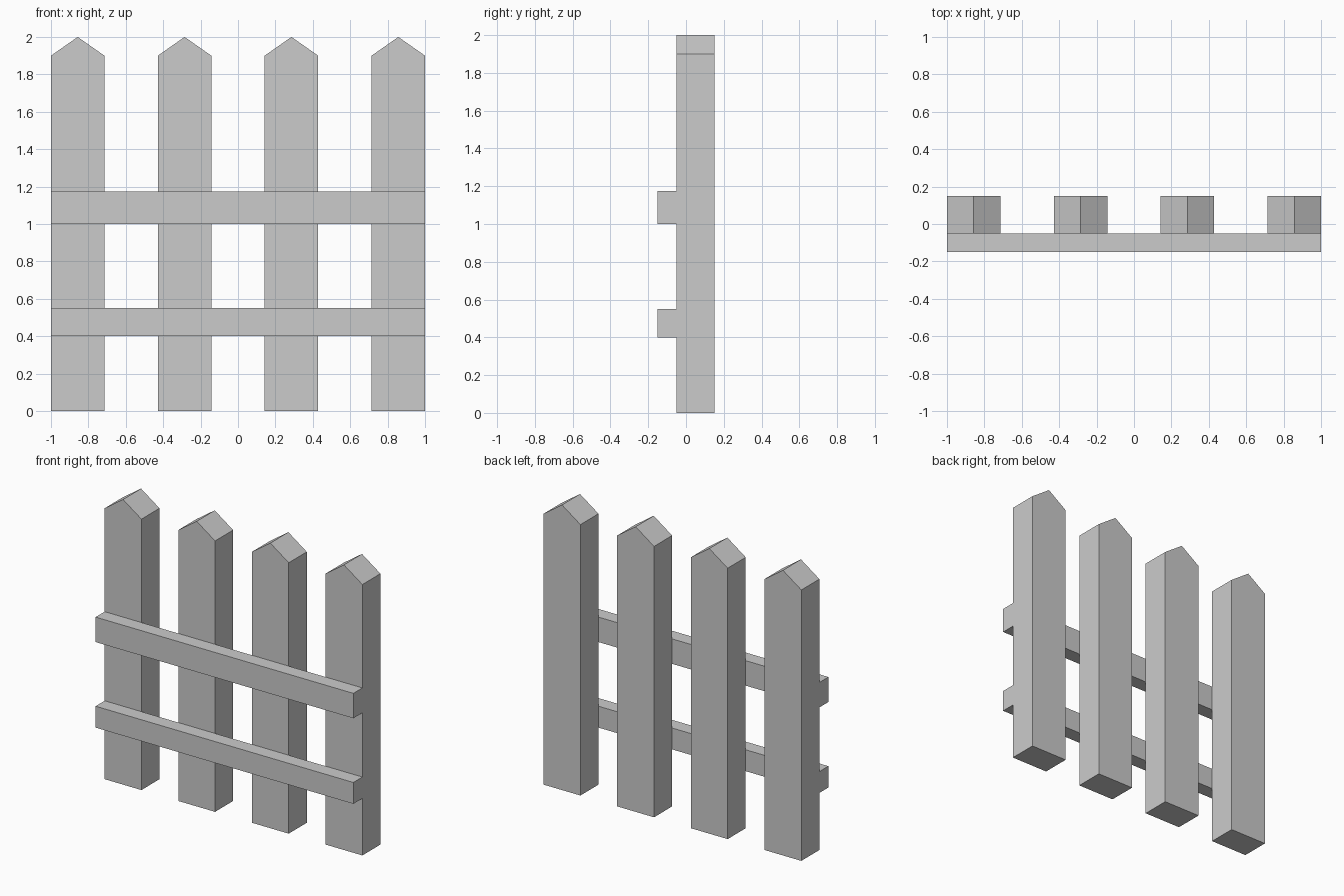
import bpy
import bmesh

if "Cube" in bpy.data.objects:
    bpy.data.objects.remove(bpy.data.objects["Cube"])


def extrude_profile(name, profile, y0, y1):
    """Extrude an x-z outline from y0 (front) to y1 (back)."""
    bm = bmesh.new()
    face = bm.faces.new([bm.verts.new((x, y0, z)) for x, z in profile])
    result = bmesh.ops.extrude_face_region(bm, geom=[face])
    verts = [v for v in result["geom"] if isinstance(v, bmesh.types.BMVert)]
    bmesh.ops.translate(bm, verts=verts, vec=(0, y1 - y0, 0))
    bmesh.ops.recalc_face_normals(bm, faces=bm.faces)
    mesh = bpy.data.meshes.new(name)
    bm.to_mesh(mesh)
    bm.free()
    obj = bpy.data.objects.new(name, mesh)
    bpy.context.collection.objects.link(obj)
    return obj


# Pointed pickets: four boards separated by gaps of the same width
width = 2 / 7
half = width / 2
outline = [(-half, 0), (half, 0), (half, 1.9), (0, 2), (-half, 1.9)]
for i in range(4):
    picket = extrude_profile(f"picket_{i + 1}", outline, -0.05, 0.15)
    picket.location.x = -1 + half + 2 * width * i

# Horizontal rails across the front
for name, z0, z1 in (("lower_rail", 0.4, 0.55), ("upper_rail", 1.0, 1.175)):
    extrude_profile(name, [(-1, z0), (1, z0), (1, z1), (-1, z1)], -0.15, -0.05)
